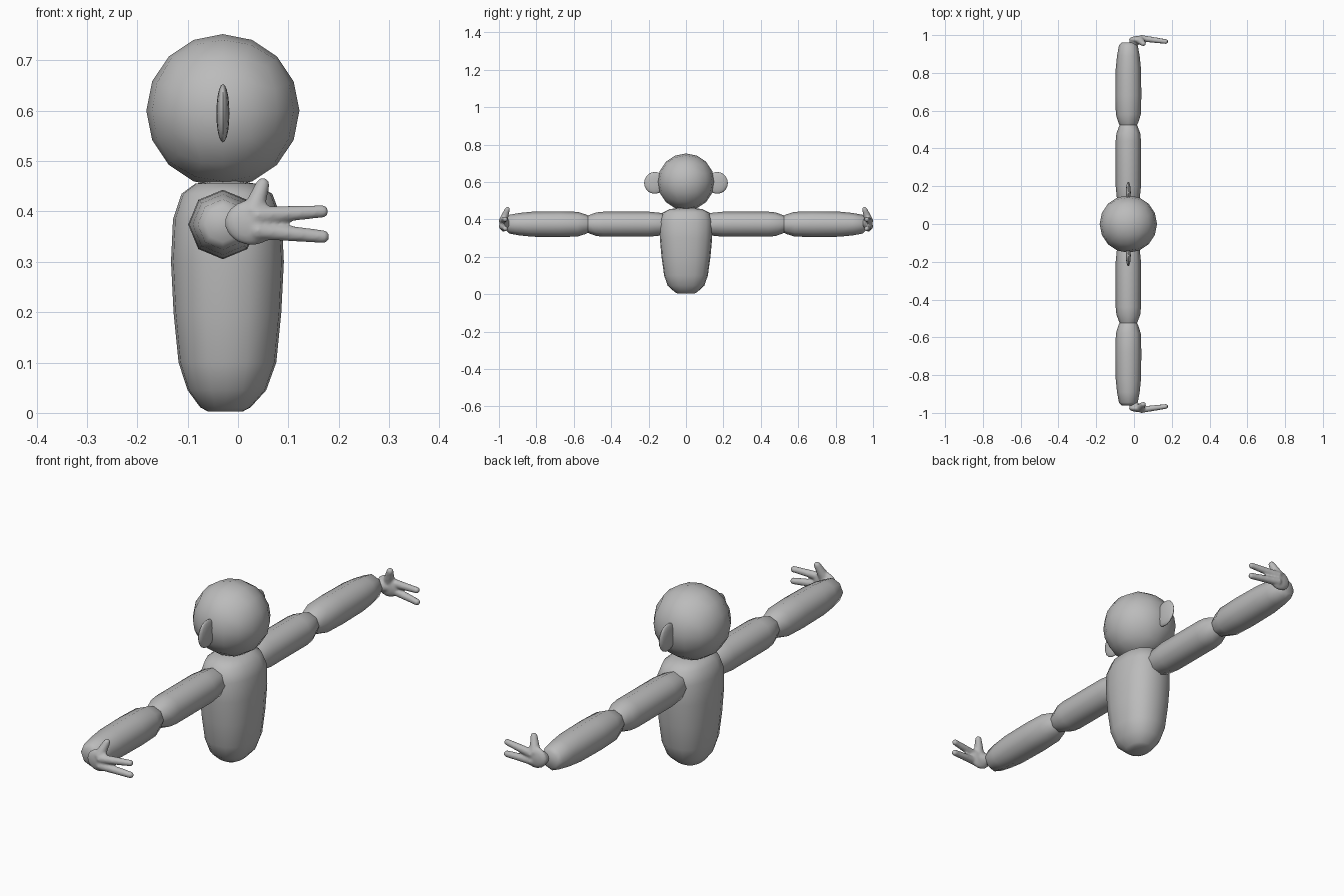
import bpy, bmesh, math
from mathutils import Vector

if "Cube" in bpy.data.objects:
    bpy.data.objects.remove(bpy.data.objects["Cube"])

CX = -0.03  # centre line of head and arms
grey = bpy.data.materials.new("plain grey")
grey.diffuse_color = (0.5, 0.5, 0.5, 1)
grey.use_nodes = True
grey.node_tree.nodes["Principled BSDF"].inputs["Base Color"].default_value = grey.diffuse_color


def finish(bm, name, angle=60):
    bmesh.ops.recalc_face_normals(bm, faces=bm.faces)
    mesh = bpy.data.meshes.new(name)
    bm.to_mesh(mesh)
    bm.free()
    mesh.materials.append(grey)
    ob = bpy.data.objects.new(name, mesh)
    bpy.context.collection.objects.link(ob)
    bpy.ops.object.select_all(action='DESELECT')
    bpy.context.view_layer.objects.active = ob
    ob.select_set(True)
    bpy.ops.object.shade_smooth_by_angle(angle=math.radians(angle))
    return ob


def loft(bm, rings):
    """Skin a list of equal-length point rings and cap both ends."""
    loops = [[bm.verts.new(p) for p in ring] for ring in rings]
    n = len(loops[0])
    for a, b in zip(loops, loops[1:]):
        for i in range(n):
            bm.faces.new((a[i], a[(i + 1) % n], b[(i + 1) % n], b[i]))
    bm.faces.new(loops[0])
    bm.faces.new(loops[-1])


def oval(n, power=2.0):
    """Unit superellipse points."""
    pts = []
    for i in range(n):
        t = 2 * math.pi * i / n
        c, s = math.cos(t), math.sin(t)
        k = (abs(c) ** power + abs(s) ** power) ** (-1 / power)
        pts.append((c * k, s * k))
    return pts


def ball(bm, centre, radii):
    made = bmesh.ops.create_uvsphere(bm, u_segments=16, v_segments=10, radius=1)
    for v in made["verts"]:
        v.co = Vector(centre) + Vector(v.co[i] * radii[i] for i in range(3))


def limb(bm, a, b, ra, rb):
    """Rounded tapering finger from a to b."""
    a, b = Vector(a), Vector(b)
    for i in range(13):
        t = i / 12
        r = ra + (rb - ra) * t
        ball(bm, a.lerp(b, t), (r, r, r))


# Head: cube subdivided into a round ball of quads
bm = bmesh.new()
bmesh.ops.create_cube(bm, size=2)
bmesh.ops.subdivide_edges(bm, edges=bm.edges[:], cuts=3, use_grid_fill=True)
for v in bm.verts:
    d = Vector(math.tan(c * math.pi / 4) for c in v.co).normalized()
    v.co = Vector((CX, 0, 0.6)) + d * 0.152
finish(bm, "head")

# Body: z, half width, half depth, centre x
body = [(0.003, 0.035, 0.045, -0.025), (0.011, 0.05, 0.06, -0.025),
        (0.045, 0.078, 0.098, -0.022), (0.1, 0.097, 0.117, -0.021),
        (0.2, 0.107, 0.131, -0.021), (0.3, 0.112, 0.14, -0.021),
        (0.385, 0.108, 0.142, -0.021), (0.435, 0.09, 0.125, -0.022),
        (0.455, 0.06, 0.085, -0.025), (0.46, 0.03, 0.045, -0.025)]
bm = bmesh.new()
loft(bm, [[(cx + u * w, v * d, z) for u, v in oval(16, 2.5)]
          for z, w, d, cx in body])
finish(bm, "body")

# Arm profiles: distance along arm, radius
upper = [(0.09, 0.045), (0.13, 0.06), (0.2, 0.067), (0.44, 0.067),
         (0.48, 0.063), (0.515, 0.05), (0.527, 0.045)]
lower = [(0.522, 0.045), (0.535, 0.052), (0.58, 0.066), (0.68, 0.069),
         (0.82, 0.067), (0.89, 0.06), (0.945, 0.05), (0.96, 0.035)]

for side, s in (("front", -1), ("back", 1)):
    for part, profile in (("upper_arm", upper), ("forearm", lower)):
        bm = bmesh.new()
        loft(bm, [[(CX + u * r, s * y, 0.374 + v * r) for u, v in oval(8)]
                  for y, r in profile])
        finish(bm, f"{side}_{part}")

    # Ear: thin upright disc
    bm = bmesh.new()
    ball(bm, (CX, s * 0.167, 0.595), (0.013, 0.057, 0.058))
    finish(bm, f"{side}_ear")

    # Hand: palm, thumb and two fingers fused into one smooth skin
    bm = bmesh.new()
    ball(bm, (0.027, s * 0.976, 0.378), (0.054, 0.02, 0.045))
    limb(bm, (0.0, s * 0.965, 0.378), (0.03, s * 0.975, 0.378), 0.026, 0.022)
    limb(bm, (0.03, s * 0.975, 0.4), (0.049, s * 0.955, 0.453), 0.022, 0.014)
    limb(bm, (0.04, s * 0.983, 0.392), (0.167, s * 0.966, 0.4), 0.018, 0.013)
    limb(bm, (0.04, s * 0.983, 0.362), (0.168, s * 0.966, 0.35), 0.018, 0.0135)
    hand = finish(bm, f"{side}_hand", 180)
    fuse = hand.modifiers.new("fuse", 'REMESH')
    fuse.mode = 'VOXEL'
    fuse.voxel_size = 0.005
    fuse.use_smooth_shade = True
    soften = hand.modifiers.new("soften", 'SMOOTH')
    soften.factor = 0.5
    soften.iterations = 4
